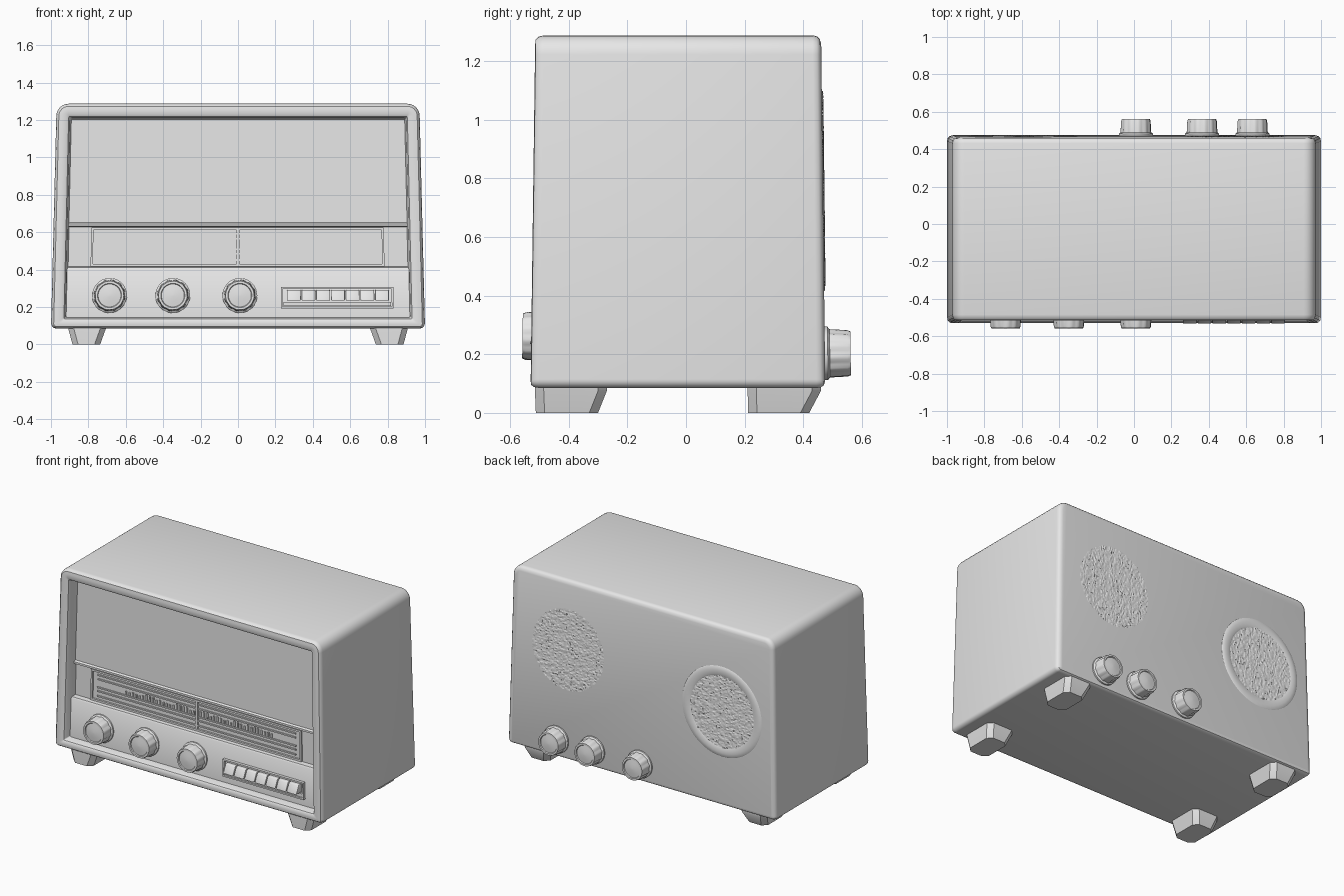
import bpy, bmesh, math, random
from mathutils import Vector

if "Cube" in bpy.data.objects:
    bpy.data.objects.remove(bpy.data.objects["Cube"])

random.seed(4)
grey = bpy.data.materials.new("plain grey")
grey.diffuse_color = (0.8, 0.8, 0.8, 1)
grey.use_nodes = True
grey.node_tree.nodes["Principled BSDF"].inputs["Base Color"].default_value = grey.diffuse_color


def finish(bm, name, taper=True, smooth=True, recalc=True):
    """Lean the part with the cabinet walls, then add it to the scene."""
    if taper:
        for v in bm.verts:
            k = 1 - 0.03 * (v.co.z - 0.08) / 1.2
            v.co.x *= k
            v.co.y *= k
    if recalc:
        bmesh.ops.recalc_face_normals(bm, faces=bm.faces)
    me = bpy.data.meshes.new(name)
    bm.to_mesh(me)
    bm.free()
    ob = bpy.data.objects.new(name, me)
    bpy.context.collection.objects.link(ob)
    me.materials.append(grey)
    if smooth:
        bpy.ops.object.select_all(action='DESELECT')
        ob.select_set(True)
        bpy.context.view_layer.objects.active = ob
        bpy.ops.object.shade_smooth_by_angle(angle=math.radians(35))
    return ob


def add_box(bm, x0, x1, y0, y1, z0, z1):
    vs = bmesh.ops.create_cube(bm, size=1)["verts"]
    for v in vs:
        v.co = ((x0 + x1) / 2 + v.co.x * (x1 - x0),
                (y0 + y1) / 2 + v.co.y * (y1 - y0),
                (z0 + z1) / 2 + v.co.z * (z1 - z0))
    return vs


def skin(bm, loops, first=True, last=True):
    """Join equal-length closed loops of points with quads, with end caps."""
    rings = [[bm.verts.new(p) for p in loop] for loop in loops]
    n = len(rings[0])
    for a, b in zip(rings, rings[1:]):
        for i in range(n):
            j = (i + 1) % n
            bm.faces.new((a[i], a[j], b[j], b[i]))
    if first:
        bm.faces.new(rings[0])
    if last:
        bm.faces.new(rings[-1])


def outline(inset, y):
    """Rounded front outline of the cabinet."""
    w, z0, z1 = 1.0 - inset, 0.085 + inset * 0.75, 1.287 - inset
    pts = []
    for sx, z, r, a0 in ((1, z1, 0.065, 0), (-1, z1, 0.065, 90), (-1, z0, 0.03, 180), (1, z0, 0.03, 270)):
        r = max(r - inset, 0.008)
        cx, cz = sx * (w - r), z - r if z == z1 else z + r
        for i in range(7):
            a = math.radians(a0 + 15 * i)
            pts.append((cx + r * math.cos(a), y, cz + r * math.sin(a)))
    return pts


# Cabinet shell with a raised front frame, open at the front
bm = bmesh.new()
skin(bm, [outline(i, y) for i, y in (
    (0.03, 0.475), (0.012, 0.47), (0.003, 0.46), (0, 0.445),
    (0, -0.50), (0.004, -0.518), (0.014, -0.528), (0.03, -0.53),
    (0.055, -0.53), (0.068, -0.523), (0.076, -0.505), (0.085, -0.43))], last=False)
finish(bm, "cabinet")

# Front panel: control face, recessed dial, ledge and grille in one stepped sheet
bm = bmesh.new()
prev = None
for y, z in ((-0.475, 0.135), (-0.475, 0.402), (-0.468, 0.412), (-0.437, 0.416), (-0.437, 0.628),
             (-0.458, 0.632), (-0.458, 0.645), (-0.445, 0.652), (-0.445, 1.215)):
    pair = [bm.verts.new((s * 0.932, y, z)) for s in (-1, 1)]
    if prev:
        bm.faces.new((prev[0], prev[1], pair[1], pair[0]))
    prev = pair
finish(bm, "front_panel", recalc=False)

# Tuning dial: rim, scale lines, tick marks and centre pointer
bm = bmesh.new()
for z in (0.418, 0.613):
    add_box(bm, -0.795, 0.79, -0.45, -0.436, z, z + 0.012)
for x in (-0.795, 0.778):
    add_box(bm, x, x + 0.012, -0.45, -0.436, 0.43, 0.613)
finish(bm, "dial_rim")
bm = bmesh.new()
for z in (0.447, 0.48, 0.505, 0.56, 0.588):
    add_box(bm, -0.75, 0.745, -0.444, -0.436, z, z + 0.009)
for i in range(44):
    x = -0.54 + i * 0.0255
    add_box(bm, x, x + 0.011, -0.444, -0.436, 0.518, 0.535 + random.random() * 0.02)
add_box(bm, -0.008, 0.008, -0.448, -0.436, 0.43, 0.613)
finish(bm, "dial_scale")


def knob(name, x, z, y, side, r, length):
    """Fluted knob; side is -1 for the front and 1 for the back."""
    bm = bmesh.new()
    n = 48
    loops = []
    for rad, d, flute in ((1.1, 0, 0), (1.1, 0.12, 0), (1.0, 0.2, 1), (0.96, 0.88, 1),
                          (0.9, 1.0, 0), (0.76, 1.0, 0), (0.72, 0.93, 0), (0.4, 0.97, 0), (0.08, 1.0, 0)):
        loop = []
        for i in range(n):
            a = 2 * math.pi * i / n
            q = r * (rad - 0.05 * flute * (i % 4 in (0, 1)))
            loop.append((x + q * math.cos(a), y + side * d * length, z + q * math.sin(a)))
        loops.append(loop)
    skin(bm, loops, first=False)
    finish(bm, name)


# Front and back knobs
for i, x in enumerate((-0.69, -0.35, 0.01)):
    knob(f"front_knob_{i + 1}", x, 0.262, -0.474, -1, 0.085, 0.086)
for i, x in enumerate((0.01, 0.365, 0.635)):
    knob(f"back_knob_{i + 1}", x, 0.203, 0.474, 1, 0.083, 0.089)

# Push button row in a raised tray
bm = bmesh.new()
for z in (0.192, 0.296):
    add_box(bm, 0.23, 0.835, -0.495, -0.474, z, z + 0.01)
for x in (0.23, 0.825):
    add_box(bm, x, x + 0.01, -0.495, -0.474, 0.202, 0.296)
add_box(bm, 0.245, 0.82, -0.49, -0.474, 0.206, 0.228)
finish(bm, "button_tray")
for i in range(7):
    x = 0.262 + i * 0.079
    bm = bmesh.new()
    for v in add_box(bm, x, x + 0.075, -0.537, -0.474, 0.234, 0.292):
        if v.co.y < -0.5 and v.co.z > 0.26:
            v.co.y = -0.508
    bmesh.ops.bevel(bm, geom=bm.edges[:], offset=0.006, segments=2, affect='EDGES', profile=0.5)
    finish(bm, f"button_{i + 1}")


def mesh_disc(name, x, z, r):
    """Round speaker screen with a rough woven surface."""
    bm = bmesh.new()
    step = 0.009
    n = int(r / step) + 1
    bmesh.ops.create_grid(bm, x_segments=2 * n, y_segments=2 * n, size=n * step)
    bmesh.ops.delete(bm, geom=[v for v in bm.verts if v.co.length > r + step * 0.5], context='VERTS')
    for v in bm.verts:
        if v.co.length > r - step * 0.5:
            v.co = v.co.normalized() * r
        v.co = Vector((x + v.co.x, 0.4755 + random.uniform(0, 0.005), z + v.co.y))
    ob = finish(bm, name, smooth=False)
    if sum(p.normal.y for p in ob.data.polygons) < 0:
        ob.data.flip_normals()


# Back speaker screens, one with a raised ring
mesh_disc("speaker_screen_right", 0.56, 0.825, 0.272)
mesh_disc("speaker_screen_left", -0.61, 0.715, 0.24)
bm = bmesh.new()
loops = []
for r, y in ((0.302, 0.474), (0.298, 0.477), (0.275, 0.480), (0.245, 0.479), (0.235, 0.474)):
    loops.append([(-0.605 + r * math.cos(i * math.pi / 24), y, 0.715 + r * math.sin(i * math.pi / 24))
                  for i in range(48)])
skin(bm, loops, first=False, last=False)
ring = finish(bm, "speaker_ring")
if sum(p.normal.y for p in ring.data.polygons) < 0:
    ring.data.flip_normals()

# Four tapered feet with cut corners
for label, y0, y1, b0, b1 in (("front", -0.515, -0.27, -0.512, -0.30), ("rear", 0.21, 0.46, 0.212, 0.42)):
    for side, s in (("left", -1), ("right", 1)):
        bm = bmesh.new()
        loops = []
        for z, x0, x1, ya, yb in ((0.09, 0.705, 0.908, y0, y1), (0.075, 0.71, 0.905, y0, y1),
                                  (0.0, 0.737, 0.885, b0, b1)):
            c = 0.03
            loops.append([(s * x, y, z) for x, y in (
                (x0 + c, ya), (x1 - c, ya), (x1, ya + c), (x1, yb - c),
                (x1 - c, yb), (x0 + c, yb), (x0, yb - c), (x0, ya + c))])
        skin(bm, loops)
        finish(bm, f"{label}_{side}_foot", taper=False)
